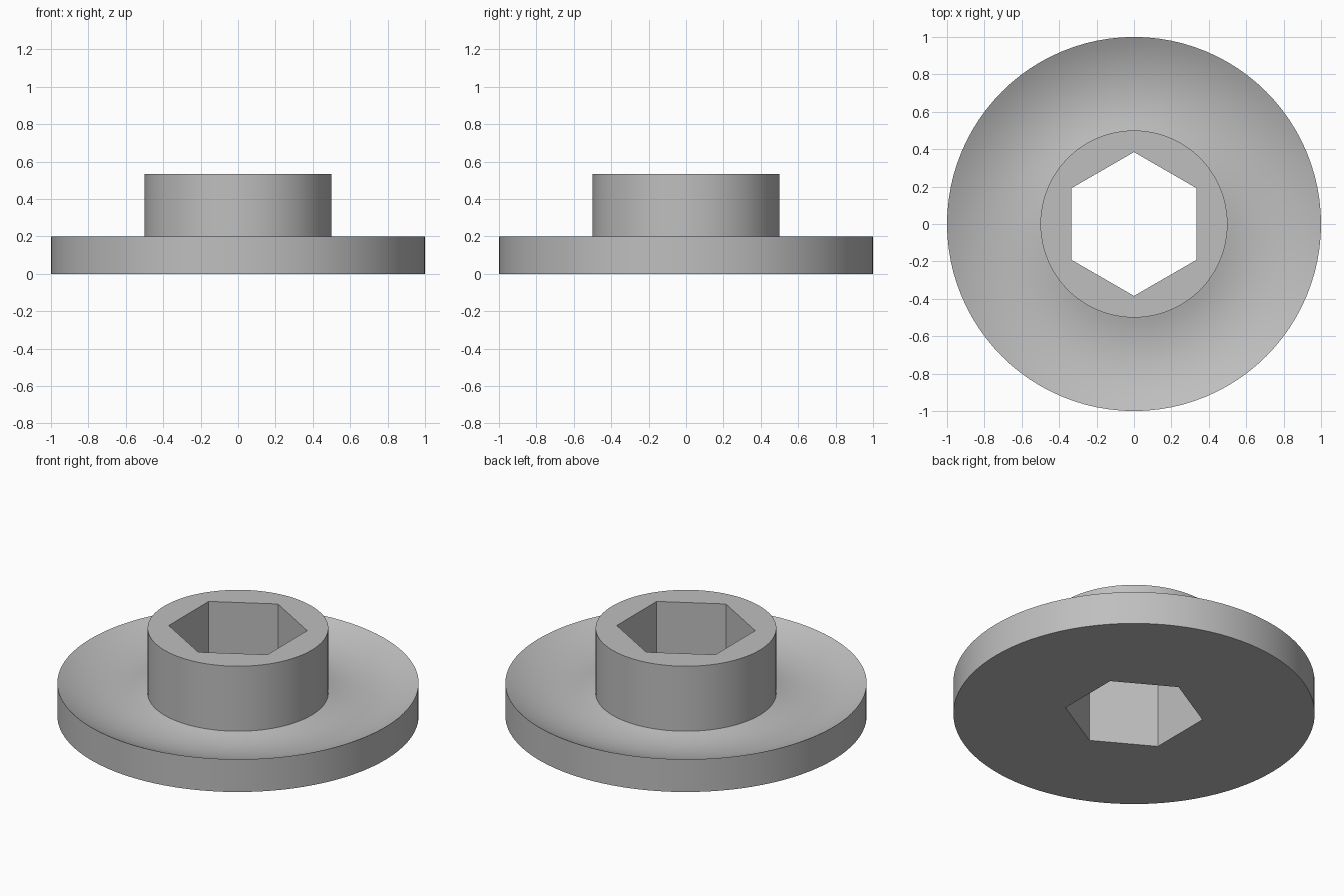
import bpy
import bmesh
import math

cube = bpy.data.objects.get("Cube")
if cube:
    bpy.data.objects.remove(cube)

SEGMENTS = 96
BORE_FLAT = 0.333          # centre to flat of the hexagonal bore
RIM_Z, TOP_Z = 0.2, 0.535
RIM_R, BOSS_R = 1.0, 0.5

grey = bpy.data.materials.new("plain grey")
grey.use_nodes = True
colour = (0.52, 0.52, 0.52, 1)
grey.diffuse_color = colour
grey.node_tree.nodes["Principled BSDF"].inputs["Base Color"].default_value = colour


def circle(radius):
    return lambda angle: radius


def hexagon(angle):
    # Flats face +x and -x, corners point to +y and -y
    sector = math.pi / 3
    offset = (angle + sector / 2) % sector - sector / 2
    return BORE_FLAT / math.cos(offset)


def dish_height(radius):
    # Shallow curved hollow between boss and rim
    return 0.1156 + 0.775 * (radius - 0.67) ** 2


# Closed cross-section: underside, rim, dish, boss, bore
dish_steps = 16
profile = [(hexagon, 0), (circle(RIM_R), 0), (circle(RIM_R), RIM_Z)]
for i in range(1, dish_steps + 1):
    r = RIM_R + (BOSS_R - RIM_R) * i / dish_steps
    profile.append((circle(r), dish_height(r)))
profile += [(circle(BOSS_R), TOP_Z), (hexagon, TOP_Z)]

bm = bmesh.new()
rings = []
for radius_at, z in profile:
    ring = []
    for i in range(SEGMENTS):
        # Half-step phase puts a vertex exactly on each hexagon corner
        a = 2 * math.pi * i / SEGMENTS
        r = radius_at(a)
        ring.append(bm.verts.new((r * math.cos(a), r * math.sin(a), z)))
    rings.append(ring)

for k, lower in enumerate(rings):
    upper = rings[(k + 1) % len(rings)]
    for i in range(SEGMENTS):
        j = (i + 1) % SEGMENTS
        bm.faces.new((lower[i], lower[j], upper[j], upper[i]))
bmesh.ops.recalc_face_normals(bm, faces=bm.faces)

mesh = bpy.data.meshes.new("flanged_hex_bushing")
bm.to_mesh(mesh)
bm.free()
mesh.materials.append(grey)
bushing = bpy.data.objects.new("flanged_hex_bushing", mesh)
bpy.context.collection.objects.link(bushing)

# Smooth round walls and dish, crisp rim and bore edges
bpy.ops.object.select_all(action="DESELECT")
bushing.select_set(True)
bpy.context.view_layer.objects.active = bushing
bpy.ops.object.shade_smooth_by_angle(angle=math.radians(30))
